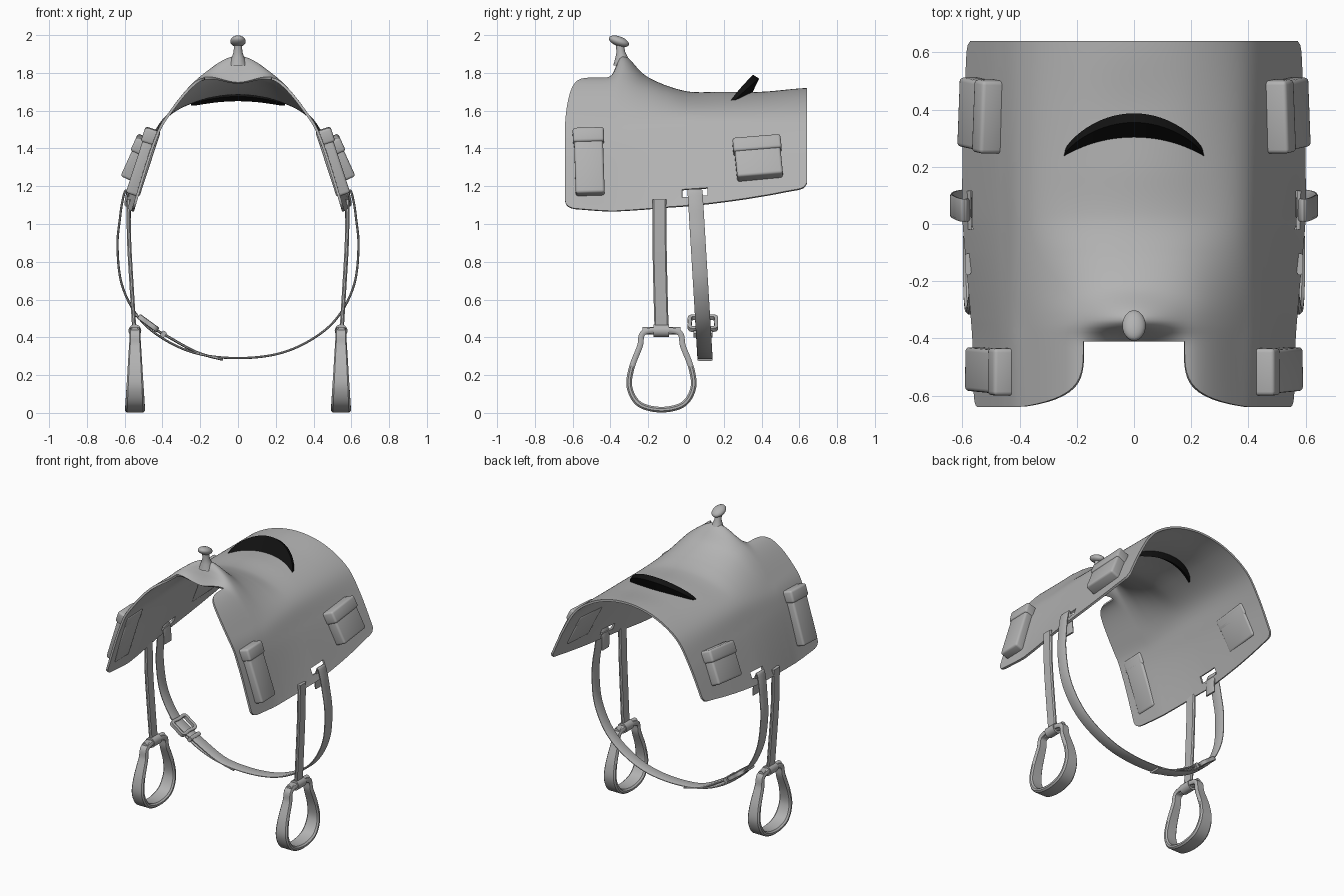
import bpy, bmesh, math
from mathutils import Vector, Matrix

if "Cube" in bpy.data.objects:
    bpy.data.objects.remove(bpy.data.objects["Cube"])


def material(name, value):
    m = bpy.data.materials.new(name)
    m.use_nodes = True
    col = (value, value, value, 1)
    m.diffuse_color = col
    m.node_tree.nodes["Principled BSDF"].inputs["Base Color"].default_value = col
    return m


grey = material("grey leather", 0.45)
black = material("black trim", 0.006)


def finish(bm, name, mat=grey, mirror=True, thickness=0, angle=40, recalc=True):
    if recalc:
        bmesh.ops.recalc_face_normals(bm, faces=bm.faces[:])
    me = bpy.data.meshes.new(name)
    bm.to_mesh(me)
    bm.free()
    me.materials.append(mat)
    ob = bpy.data.objects.new(name, me)
    bpy.context.collection.objects.link(ob)
    if mirror:
        ob.modifiers.new("mirror", 'MIRROR').merge_threshold = 0.0005
    if thickness:
        sol = ob.modifiers.new("thickness", 'SOLIDIFY')
        sol.thickness, sol.offset = thickness, -1
    bpy.ops.object.select_all(action='DESELECT')
    ob.select_set(True)
    bpy.context.view_layer.objects.active = ob
    bpy.ops.object.convert(target='MESH')
    bpy.ops.object.shade_smooth_by_angle(angle=math.radians(angle))
    return ob


def spline(pts, t, closed=False):
    """Catmull-Rom point at parameter t (one unit per control point)."""
    n = len(pts)
    i = int(t) if closed else min(int(t), n - 2)
    f = t - i
    pick = (lambda k: pts[k % n]) if closed else (lambda k: pts[max(0, min(n - 1, k))])
    a, b, c, d = (Vector(pick(i + k)) for k in (-1, 0, 1, 2))
    return b + f / 2 * (c - a + f * (2 * a - 5 * b + 4 * c - d + f * (3 * (b - c) + d - a)))


def sweep(name, pts, side, width, thick, closed=False, steps=8, mirror=True):
    """Sweep a flat strap along a smooth path; width may depend on height."""
    n = len(pts)
    count = n * steps if closed else (n - 1) * steps + 1
    path = [spline(pts, i / steps, closed) for i in range(count)]
    side = Vector(side)
    bm = bmesh.new()
    rings = []
    for i, p in enumerate(path):
        nxt = path[(i + 1) % count] if closed else path[min(i + 1, count - 1)]
        prv = path[i - 1] if closed or i else path[0]
        out = side.cross(nxt - prv).normalized() * thick / 2
        w = width(p.z) if callable(width) else width
        s = side * w / 2
        ring = [p + s * 0.8 + out, p + s + out * 0.4, p + s - out * 0.4, p + s * 0.8 - out,
                p - s * 0.8 - out, p - s - out * 0.4, p - s + out * 0.4, p - s * 0.8 + out]
        rings.append([bm.verts.new(v) for v in ring])
    for i in range(count if closed else count - 1):
        a, b = rings[i], rings[(i + 1) % count]
        for k in range(8):
            bm.faces.new((a[k], a[k - 1], b[k - 1], b[k]))
    if not closed:
        bm.faces.new(rings[0])
        bm.faces.new(rings[-1])
    return finish(bm, name, mirror=mirror)


# Saddle skirt cross-sections: y, ridge z, shoulder z, hem x, hem z
STATIONS = [(-.64, 1.76, 1.77, .56, 1.085), (-.41, 1.75, 1.77, .565, 1.07),
            (-.34, 1.89, 1.78, .57, 1.072), (-.22, 1.79, 1.735, .58, 1.08),
            (-.11, 1.735, 1.70, .59, 1.09), (.02, 1.70, 1.67, .60, 1.10),
            (.2, 1.70, 1.67, .60, 1.12), (.4, 1.70, 1.675, .595, 1.15),
            (.64, 1.72, 1.685, .585, 1.19)]


def skirt(y, t):
    i = 0
    while i < len(STATIONS) - 2 and y > STATIONS[i + 1][0]:
        i += 1
    a, b = STATIONS[i], STATIONS[i + 1]
    f = (y - a[0]) / (b[0] - a[0])
    s = spline(STATIONS, i + f)
    back = (y + .64) / 1.28
    pts = [(-.2, s[2]), (0, s[1]), (.2, s[2]), (.375, 1.58), (.455 + .025 * back, 1.42), (s[3], s[4])]
    p = spline(pts, t + 1)
    return Vector((p.x, y, p.y))


def skirt_at(y, z):
    lo, hi = 1.0, 4.0
    for _ in range(30):
        mid = (lo + hi) / 2
        lo, hi = (mid, hi) if skirt(y, mid).z > z else (lo, mid)
    return skirt(y, lo)


# Skirt and seat shell with front notch, rounded corners and girth slots
FRONT, INNER, COLS, T0 = -.41, 12, 60, .88
rows = [FRONT - .23 * math.sin(i / 16 * math.pi / 2) for i in range(16, 0, -1)]
rows += [FRONT + i * 1.05 / 70 for i in range(71)]
bm = bmesh.new()
grid = []
for y in rows:
    d = max(0, (FRONT - y) / .23)
    start = T0 + 1.5 * (1 - math.sqrt(max(0, 1 - d ** 4)))
    c = min(1, max(0, (abs(y) - .58) / .06))
    end = 4 - .18 * (1 - math.sqrt(1 - c * c))
    line = {}
    for k in range(COLS + 1):
        if k >= INNER:
            line[k] = skirt(y, start + (end - start) * (k - INNER) / (COLS - INNER))
        elif y >= FRONT - 1e-6:
            line[k] = skirt(y, T0 * k / INNER)
    grid.append({k: bm.verts.new(p) for k, p in line.items()})
for a, b in zip(grid, grid[1:]):
    for k in range(COLS):
        if k in a and k in b:
            mid = (a[k].co + b[k + 1].co) / 2
            if not (-.025 < mid.y < .115 and 1.15 < mid.z < 1.19):
                bm.faces.new((a[k], a[k + 1], b[k + 1], b[k]))
finish(bm, "saddle_skirt", thickness=.014, recalc=False)

# Black crescent on the cantle
bm = bmesh.new()
rings = []
for i in range(33):
    a = -1 + i / 16
    h = math.sqrt(max(.004, 1 - a * a))
    base = Vector((.25 * a, .225 + .065 * (1 - a * a), 1.635 + .04 * (1 - a * a)))
    up = Vector((0, .065, .115)) * h
    thick = Vector((0, .04, -.025)) * (.3 + .7 * h)
    ring = [base, base + up, base + up + thick * .8, base + thick]
    rings.append([bm.verts.new(v) for v in ring])
for a, b in zip(rings, rings[1:]):
    for k in range(4):
        bm.faces.new((a[k], a[k - 1], b[k - 1], b[k]))
bm.faces.new(rings[0])
bm.faces.new(rings[-1])
finish(bm, "cantle_crescent", black, mirror=False)

# Horn: flared stem and tilted oval cap
bm = bmesh.new()
bmesh.ops.create_uvsphere(bm, u_segments=24, v_segments=14, radius=1, matrix=Matrix.Translation((0, -.355, 1.967))
                          @ Matrix.Rotation(-.35, 4, 'X') @ Matrix.Diagonal((.041, .056, .026, 1)))
finish(bm, "horn_cap", mirror=False)
bm = bmesh.new()
last = None
for y, z, r in ((-.335, 1.84, .05), (-.34, 1.88, .034), (-.345, 1.91, .023), (-.352, 1.96, .021)):
    ring = bmesh.ops.create_circle(bm, segments=20, radius=r, matrix=Matrix.Translation((0, y, z)))["verts"]
    if last:
        for k in range(20):
            bm.faces.new((last[k - 1], last[k], ring[k], ring[k - 1]))
    last = ring
finish(bm, "horn_stem", mirror=False)


# Saddle bags: puffy body plus overlapping flap
def bag(name, y0, y1, z0, z1, depth, tilt, flap):
    y = (y0 + y1) / 2
    low, top = skirt_at(y, z0), skirt_at(y, z1)
    up = (top - low).normalized()
    side = Vector((0, 1, 0))
    out = side.cross(up)
    frame = Matrix((side, up, out)).transposed().to_4x4()
    frame = Matrix.Translation((low + top) / 2) @ frame @ Matrix.Rotation(tilt, 4, 'Z')
    length = (top - low).length

    def box(part, wide, bottom, upper, deep):
        bm = bmesh.new()
        bmesh.ops.create_cube(bm, size=1)
        bmesh.ops.scale(bm, vec=(wide, upper - bottom, deep + .02), verts=bm.verts)
        bmesh.ops.translate(bm, vec=(0, (upper + bottom) / 2, (deep - .02) / 2), verts=bm.verts)
        bmesh.ops.bevel(bm, geom=bm.edges[:], offset=.014, segments=3, profile=.5, affect='EDGES')
        bm.transform(frame)
        finish(bm, name + part, angle=50)

    box("_body", y1 - y0 - .012, -length / 2, length / 2 - .01, depth)
    box("_flap", y1 - y0, length / 2 - flap, length / 2, depth + .009)


bag("front_bag", -.595, -.43, 1.15, 1.495, .056, .03, .08)
bag("rear_bag", .255, .51, 1.235, 1.44, .066, .09, .08)

# Stirrup straps, stirrups and their top rollers
sweep("stirrup_straps", [(.58, -.14, 1.13), (.576, -.14, .9), (.562, -.135, .65), (.55, -.13, .46), (.546, -.13, .41)],
      (0, 1, 0), .075, .022)
half = [(.085, .43), (.115, .35), (.16, .23), (.168, .13), (.115, .045)]
loop = [(.545, -.13 + y, z) for y, z in half] + [(.545, -.13, .017)]
loop += [(.545, -.13 - y, z) for y, z in reversed(half)]
sweep("stirrups", loop, (1, 0, 0), lambda z: .108 - .05 * min(1, z / .4), .03, closed=True)
for name, r, long in (("stirrup_rollers", .02, .2), ("strap_loops", .034, .082)):
    bm = bmesh.new()
    bmesh.ops.create_cone(bm, cap_ends=True, segments=20, radius1=r, radius2=r, depth=long,
                          matrix=Matrix.Translation((.546, -.13, .435)) @ Matrix.Rotation(math.pi / 2, 4, 'X'))
    finish(bm, name)

# Girth strap folded through both slots and hanging beneath
half = [(.572, 1.03), (.576, 1.12), (.594, 1.178), (.612, 1.12), (.625, 1.03), (.638, .88), (.615, .68),
        (.53, .51), (.40, .395), (.22, .315)]


def girth_y(z):
    return .048 + (1.17 - z) * .06


girth = [(-x, girth_y(z), z) for x, z in half] + [(0, girth_y(.29), .29)]
girth += [(x, girth_y(z), z) for x, z in reversed(half)]
sweep("girth_strap", girth, (0, 1, 0), .08, .012, mirror=False)

# Overlapping girth tail and buckle on the right
tail = [(-.55, .53), (-.46, .462), (-.38, .415), (-.22, .328), (-.08, .288)]
sweep("girth_tail", [(x, girth_y(z), z - .006) for x, z in tail], (0, 1, 0), .08, .014, mirror=False)
mid, along = Vector((-.475, girth_y(.475), .475)), Vector((.8, 0, -.58))
across, normal = Vector((0, 1, 0)), Vector((.58, 0, .8))
corners = [(1, 1), (0, 1.08), (-1, 1), (-1, 0), (-1, -1), (0, -1.08), (1, -1), (1, 0)]
sweep("girth_buckle", [mid + along * a * .05 + across * b * .064 for a, b in corners],
      normal, .03, .02, closed=True, mirror=False)
sweep("buckle_keeper", [mid + along * .1 + across * y for y in (-.05, 0, .05)], normal, .035, .025, mirror=False)
